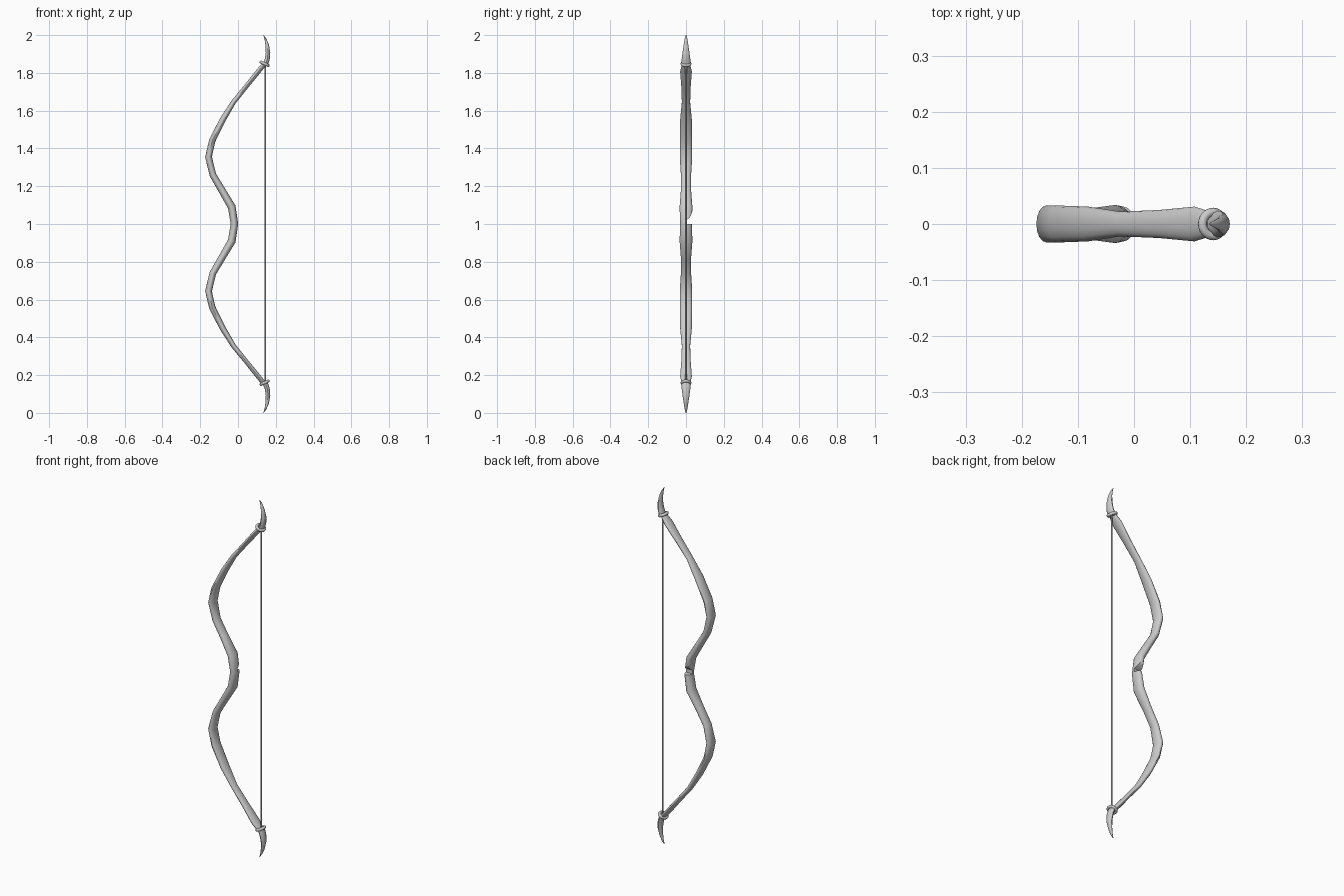
import bpy, bmesh, math
from mathutils import Vector, Matrix

if "Cube" in bpy.data.objects:
    bpy.data.objects.remove(bpy.data.objects["Cube"])


def add_object(name, bm, angle=40):
    bmesh.ops.recalc_face_normals(bm, faces=bm.faces)
    mesh = bpy.data.meshes.new(name)
    bm.to_mesh(mesh)
    bm.free()
    obj = bpy.data.objects.new(name, mesh)
    bpy.context.collection.objects.link(obj)
    if angle:
        smooth(obj, angle)
    return obj


def smooth(obj, angle):
    bpy.ops.object.select_all(action='DESELECT')
    obj.select_set(True)
    bpy.context.view_layer.objects.active = obj
    bpy.ops.object.shade_smooth_by_angle(angle=math.radians(angle))


def sweep(stations, sides=16):
    """Oval tube through (x, z, half depth, half width) stations in the xz plane."""
    bm = bmesh.new()
    rings = []
    for i, (x, z, a, b) in enumerate(stations):
        p, q = stations[max(i - 1, 0)], stations[min(i + 1, len(stations) - 1)]
        t = Vector((q[0] - p[0], 0, q[1] - p[1])).normalized()
        n = Vector((t.z, 0, -t.x))
        ring = []
        for k in range(sides):
            w = 2 * math.pi * k / sides
            ring.append(bm.verts.new(Vector((x, 0, z)) + n * a * math.cos(w)
                                     + Vector((0, b * math.sin(w), 0))))
        rings.append(ring)
    for r, s in zip(rings, rings[1:]):
        for k in range(sides):
            j = (k + 1) % sides
            bm.faces.new((r[k], r[j], s[j], s[k]))
    bm.faces.new(rings[0])
    bm.faces.new(rings[-1])
    return bm


def flip(stations):
    return [(x, 2 - z, a, b) for x, z, a, b in reversed(stations)]


# Bow stave: upper half from grip to nock, mirrored about z = 1
upper = [
    (-0.033, 1.09, 0.021, 0.034),
    (-0.086, 1.18, 0.019, 0.027),
    (-0.133, 1.26, 0.018, 0.027),
    (-0.156, 1.355, 0.018, 0.033),
    (-0.137, 1.44, 0.017, 0.033),
    (-0.082, 1.55, 0.016, 0.031),
    (-0.024, 1.645, 0.013, 0.022),
    (0.045, 1.73, 0.012, 0.025),
    (0.108, 1.808, 0.013, 0.031),
    (0.136, 1.842, 0.012, 0.022),
]
grip = [(-0.019, 1.0, 0.02, 0.031)]
stave = add_object("bow_stave", sweep(flip(upper) + grip + upper), None)

# Arrow rest notch cut in the +y side of the grip
notch = [(0.0, 1.0), (0.0, 1.02), (0.014, 1.028), (0.026, 1.043),
         (0.032, 1.065), (0.06, 1.07), (0.06, 1.0)]
bm = bmesh.new()
face = bm.faces.new([bm.verts.new((-0.1, y, z)) for y, z in notch])
ext = bmesh.ops.extrude_face_region(bm, geom=[face])
bmesh.ops.translate(bm, vec=(0.2, 0, 0),
                    verts=[v for v in ext["geom"] if isinstance(v, bmesh.types.BMVert)])
cutter = add_object("notch_cutter", bm, None)
cutter.hide_render = True
mod = stave.modifiers.new("notch", 'BOOLEAN')
mod.operation = 'DIFFERENCE'
mod.solver = 'EXACT'
mod.object = cutter
bpy.context.view_layer.objects.active = stave
bpy.ops.object.modifier_apply(modifier="notch")
bpy.data.objects.remove(cutter)
smooth(stave, 40)

# Curved horn tips
horn = [
    (0.143, 1.84, 0.014, 0.023),
    (0.155, 1.872, 0.013, 0.023),
    (0.159, 1.91, 0.012, 0.018),
    (0.154, 1.95, 0.009, 0.012),
    (0.145, 1.98, 0.005, 0.007),
    (0.135, 2.0, 0.001, 0.002),
]
add_object("upper_horn_tip", sweep(horn, 12))
add_object("lower_horn_tip", sweep(flip(horn), 12))

# Nock rings where the string is tied
for name, z, tilt in (("upper_nock_ring", 1.848, 25), ("lower_nock_ring", 0.16, 155)):
    bpy.ops.mesh.primitive_torus_add(major_segments=24, minor_segments=10,
                                     major_radius=0.021, minor_radius=0.008,
                                     location=(0.141, 0, z),
                                     rotation=(0, math.radians(tilt), 0))
    ring = bpy.context.object
    ring.name = name
    smooth(ring, 60)

# Bowstring
bm = bmesh.new()
bmesh.ops.create_cone(bm, cap_ends=True, segments=8, radius1=0.004, radius2=0.004,
                      depth=1.69, matrix=Matrix.Translation((0.145, 0, 1.0)))
add_object("bowstring", bm)
